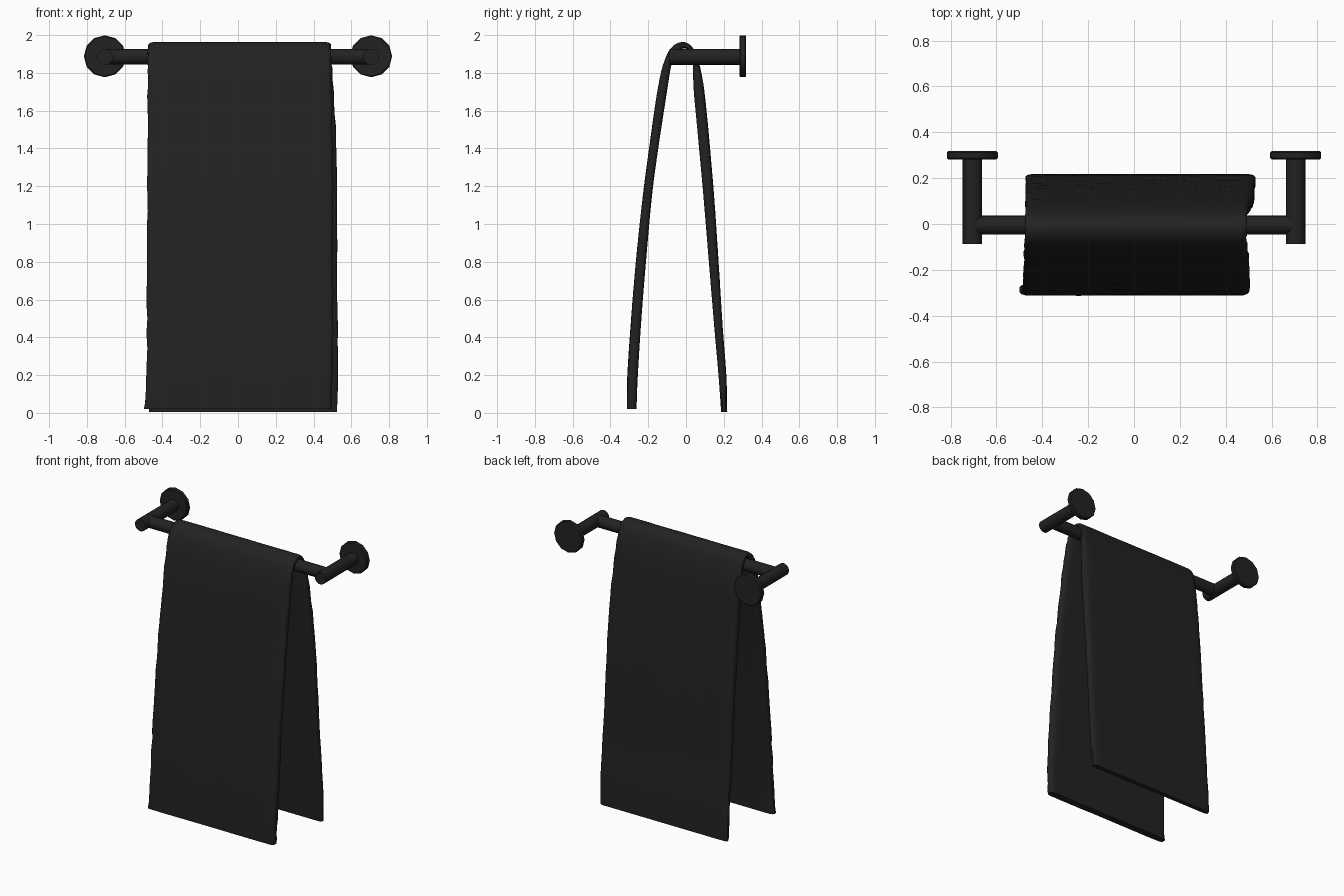
import bpy, bmesh, math, random
from mathutils import Vector

if "Cube" in bpy.data.objects:
    bpy.data.objects.remove(bpy.data.objects["Cube"])

random.seed(4)
black = bpy.data.materials.new("soft black")
black.diffuse_color = (0.016, 0.016, 0.016, 1)
black.use_nodes = True
black.node_tree.nodes["Principled BSDF"].inputs["Base Color"].default_value = black.diffuse_color


def finish(ob, angle):
    ob.data.materials.append(black)
    bpy.ops.object.select_all(action='DESELECT')
    ob.select_set(True)
    bpy.context.view_layer.objects.active = ob
    bpy.ops.object.shade_smooth_by_angle(angle=math.radians(angle))


def rod(name, a, b, r, sides, bevel=0.0):
    a, b = Vector(a), Vector(b)
    bpy.ops.mesh.primitive_cylinder_add(vertices=sides, radius=r, depth=(b - a).length,
                                        location=(a + b) / 2)
    ob = bpy.context.object
    ob.name = name
    ob.rotation_euler = (b - a).to_track_quat('Z', 'Y').to_euler()
    if bevel:
        m = ob.modifiers.new("rim", 'BEVEL')
        m.width = bevel
        m.segments = 1
        m.limit_method = 'ANGLE'
        m.angle_limit = math.radians(60)
    finish(ob, 40)


# Rail, arms and wall plates
Z = 1.885
rod("rail", (-0.7, -0.005, Z), (0.7, -0.005, Z), 0.041, 24)
for side, s in (("left", -1), ("right", 1)):
    x = s * 0.705
    rod(side + "_arm", (x, -0.087, Z), (x, 0.3, Z), 0.042, 20)
    rod(side + "_wall_plate", (x, 0.282, Z + 0.003), (x, 0.318, Z + 0.003), 0.111, 12, 0.006)

# Towel cross-section: outer y, z, inner y, z, left x, right x
stations = [
    (-0.312, 0.02, -0.262, 0.02, -0.497, 0.495),
    (-0.310, 0.20, -0.255, 0.20, -0.485, 0.500),
    (-0.290, 0.50, -0.236, 0.50, -0.482, 0.503),
    (-0.265, 0.80, -0.212, 0.80, -0.482, 0.503),
    (-0.228, 1.15, -0.180, 1.15, -0.480, 0.503),
    (-0.195, 1.40, -0.147, 1.40, -0.480, 0.500),
    (-0.155, 1.68, -0.104, 1.68, -0.478, 0.497),
    (-0.122, 1.84, -0.080, 1.83, -0.476, 0.493),
    (-0.080, 1.93, -0.062, 1.89, -0.475, 0.490),
    (-0.025, 1.963, -0.018, 1.928, -0.475, 0.490),
    (0.025, 1.945, 0.012, 1.918, -0.475, 0.490),
    (0.060, 1.88, 0.036, 1.86, -0.474, 0.495),
    (0.090, 1.75, 0.040, 1.72, -0.473, 0.503),
    (0.115, 1.53, 0.060, 1.50, -0.472, 0.515),
    (0.148, 1.15, 0.092, 1.15, -0.471, 0.523),
    (0.172, 0.80, 0.121, 0.80, -0.471, 0.526),
    (0.194, 0.45, 0.150, 0.45, -0.471, 0.528),
    (0.213, 0.20, 0.172, 0.20, -0.471, 0.528),
    (0.218, 0.005, 0.186, 0.005, -0.471, 0.526),
]


def spline(pts, steps):
    """Catmull-Rom interpolation through the stations."""
    out = []
    for i in range(len(pts) - 1):
        quad = (pts[max(i - 1, 0)], pts[i], pts[i + 1], pts[min(i + 2, len(pts) - 1)])
        for k in range(steps):
            t = k / steps
            out.append([0.5 * (2 * b + (c - a) * t + (2 * a - 5 * b + 4 * c - d) * t * t
                               + (3 * b - a - 3 * c + d) * t ** 3) for a, b, c, d in zip(*quad)])
    return out + [list(pts[-1])]


rows = spline(stations, 4)
# Columns across the width, with thickness pinched at both side edges
cols = [(0, 0.45), (0.008, 0.8), (0.025, 1)]
cols += [(i / 16, 1) for i in range(1, 16)]
cols += [(1 - u, w) for u, w in reversed(cols[:3])]

bm = bmesh.new()
loops = []
for oy, oz, iy, iz, xl, xr in rows:
    outer, inner = Vector((0, oy, oz)), Vector((0, iy, iz))
    mid = (outer + inner) / 2
    xl += random.uniform(-0.003, 0.003)
    xr += random.uniform(-0.003, 0.003)
    ring_o, ring_i = [], []
    for u, w in cols:
        x = Vector((xl + (xr - xl) * u, 0, 0))
        wave = 1 + random.uniform(-0.05, 0.03)
        ring_o.append(bm.verts.new(mid + (outer - mid) * w * wave + x))
        ring_i.append(bm.verts.new(mid + (inner - mid) * w + x))
    loops.append(ring_o + ring_i[::-1])

# Skin between neighbouring loops, then close the two hems
n = len(loops[0])
for a, b in zip(loops, loops[1:]):
    for j in range(n):
        k = (j + 1) % n
        bm.faces.new((a[j], a[k], b[k], b[j]))
for ring in (loops[0], loops[-1]):
    for j in range(n // 2 - 1):
        bm.faces.new((ring[j], ring[j + 1], ring[n - 2 - j], ring[n - 1 - j]))
bmesh.ops.recalc_face_normals(bm, faces=bm.faces)
mesh = bpy.data.meshes.new("towel")
bm.to_mesh(mesh)
bm.free()
towel = bpy.data.objects.new("towel", mesh)
bpy.context.collection.objects.link(towel)
finish(towel, 50)
